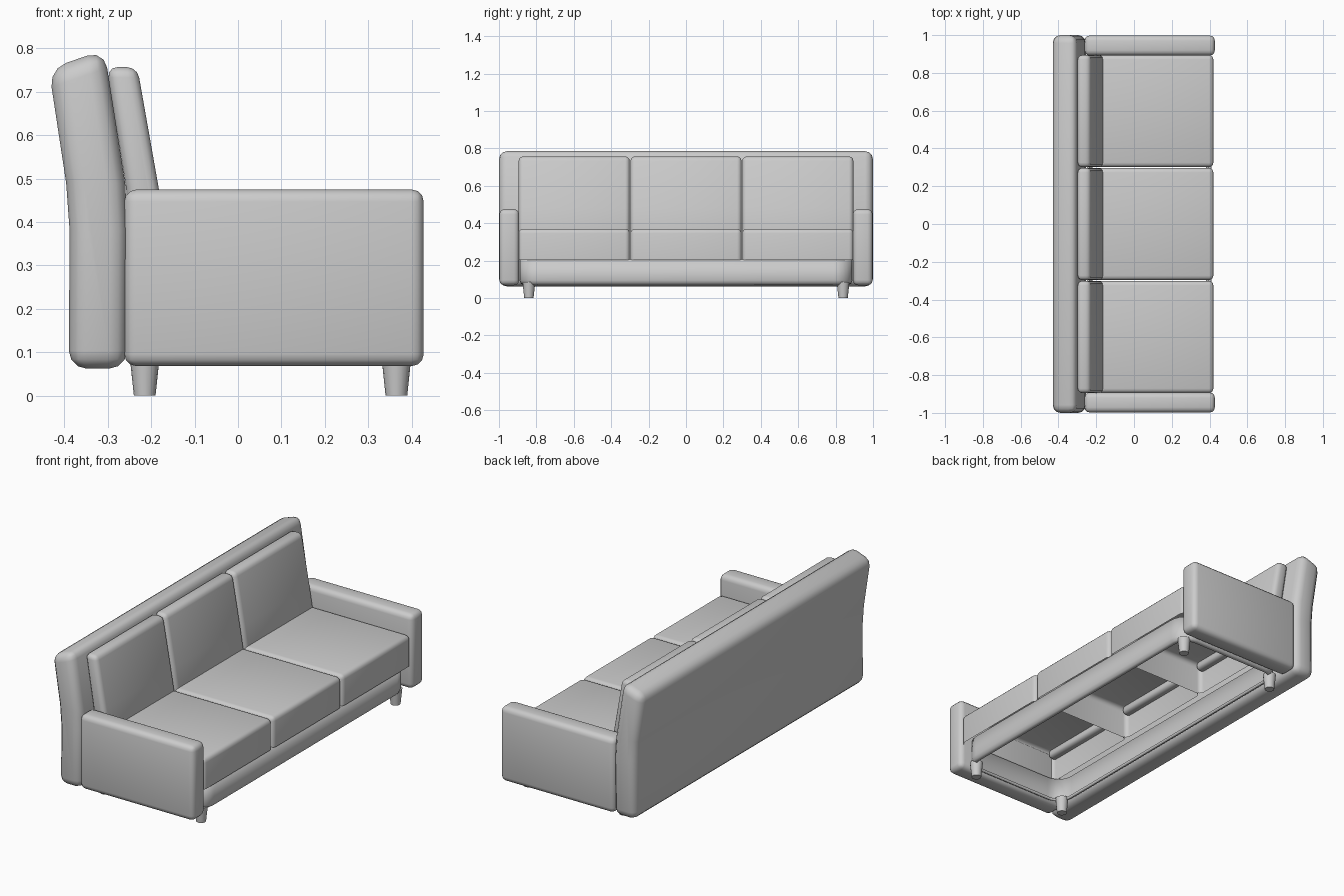
import bpy, bmesh, math

if "Cube" in bpy.data.objects:
    bpy.data.objects.remove(bpy.data.objects["Cube"])

mat = bpy.data.materials.new("light grey fabric")
mat.diffuse_color = (0.6, 0.6, 0.6, 1)
mat.use_nodes = True
mat.node_tree.nodes["Principled BSDF"].inputs["Base Color"].default_value = mat.diffuse_color


def finish(bm, name, bevel=0.0, segments=3):
    bmesh.ops.recalc_face_normals(bm, faces=bm.faces)
    mesh = bpy.data.meshes.new(name)
    bm.to_mesh(mesh)
    bm.free()
    mesh.materials.append(mat)
    ob = bpy.data.objects.new(name, mesh)
    bpy.context.collection.objects.link(ob)
    bpy.ops.object.select_all(action='DESELECT')
    ob.select_set(True)
    bpy.context.view_layer.objects.active = ob
    if bevel:
        m = ob.modifiers.new("round", 'BEVEL')
        m.width = bevel
        m.segments = segments
        m.limit_method = 'ANGLE'
        m.angle_limit = math.radians(35)
        bpy.ops.object.modifier_apply(modifier="round")
    bpy.ops.object.shade_smooth_by_angle(angle=math.radians(40))
    return ob


def extrude_profile(name, pts, y0, y1, bevel, open_bottom=False):
    """Extrude an (x, z) profile along y; the first edge is the bottom."""
    bm = bmesh.new()
    a = [bm.verts.new((x, y0, z)) for x, z in pts]
    b = [bm.verts.new((x, y1, z)) for x, z in pts]
    n = len(pts)
    bm.faces.new(a)
    bm.faces.new(b[::-1])
    for i in range(n):
        if i == 0 and open_bottom:
            continue
        j = (i + 1) % n
        bm.faces.new((a[i], b[i], b[j], a[j]))
    return finish(bm, name, bevel)


# Tall leaning backrest
extrude_profile("backrest", [(-0.39, 0.062), (-0.256, 0.062), (-0.254, 0.38), (-0.26, 0.49),
                             (-0.308, 0.797), (-0.436, 0.753), (-0.396, 0.49), (-0.388, 0.38)],
                -1, 1, 0.042)

# Arms
for s, side in ((-1, "left"), (1, "right")):
    extrude_profile("arm_" + side, [(-0.262, 0.068), (0.428, 0.068), (0.428, 0.475), (-0.262, 0.475)],
                    s * 0.892, s * 0.998, 0.028)

# Three seat cushions (hollow underneath) and three back cushions
for i in range(3):
    y0 = -0.895 + i * 0.598
    y1 = y0 + 0.594
    extrude_profile("seat_cushion", [(-0.2, 0.203), (0.42, 0.203), (0.42, 0.37), (-0.2, 0.37)],
                    y0, y1, 0.024, True)
    extrude_profile("back_cushion", [(-0.245, 0.33), (-0.158, 0.33), (-0.183, 0.48),
                                     (-0.232, 0.757), (-0.302, 0.757), (-0.258, 0.48)],
                    y0, y1, 0.024)

# Open base frame with rounded corners
bm = bmesh.new()
rings = []
for z, inset in ((0.206, 0), (0.095, 0), (0.078, 0.006), (0.068, 0.022)):
    ring = []
    r = 0.1
    for k, (cx, cy) in enumerate(((0.31, 0.79), (-0.15, 0.79), (-0.15, -0.79), (0.31, -0.79))):
        for t in range(7):
            a = math.radians(90 * k + 15 * t)
            ring.append(bm.verts.new((cx + (r - inset) * math.cos(a), cy + (r - inset) * math.sin(a), z)))
    rings.append(ring)
for lo, hi in zip(rings, rings[1:]):
    n = len(lo)
    for i in range(n):
        bm.faces.new((lo[i], hi[i], hi[(i + 1) % n], lo[(i + 1) % n]))
frame = finish(bm, "base_frame")
sol = frame.modifiers.new("thickness", 'SOLIDIFY')
sol.thickness = 0.015
sol.offset = -1

# Tapered legs
for x in (-0.215, 0.365):
    for y in (-0.84, 0.84):
        bm = bmesh.new()
        bmesh.ops.create_cone(bm, cap_ends=True, segments=16, radius1=0.025, radius2=0.034, depth=0.085)
        bmesh.ops.translate(bm, verts=bm.verts, vec=(x, y, 0.0425))
        finish(bm, "leg")
